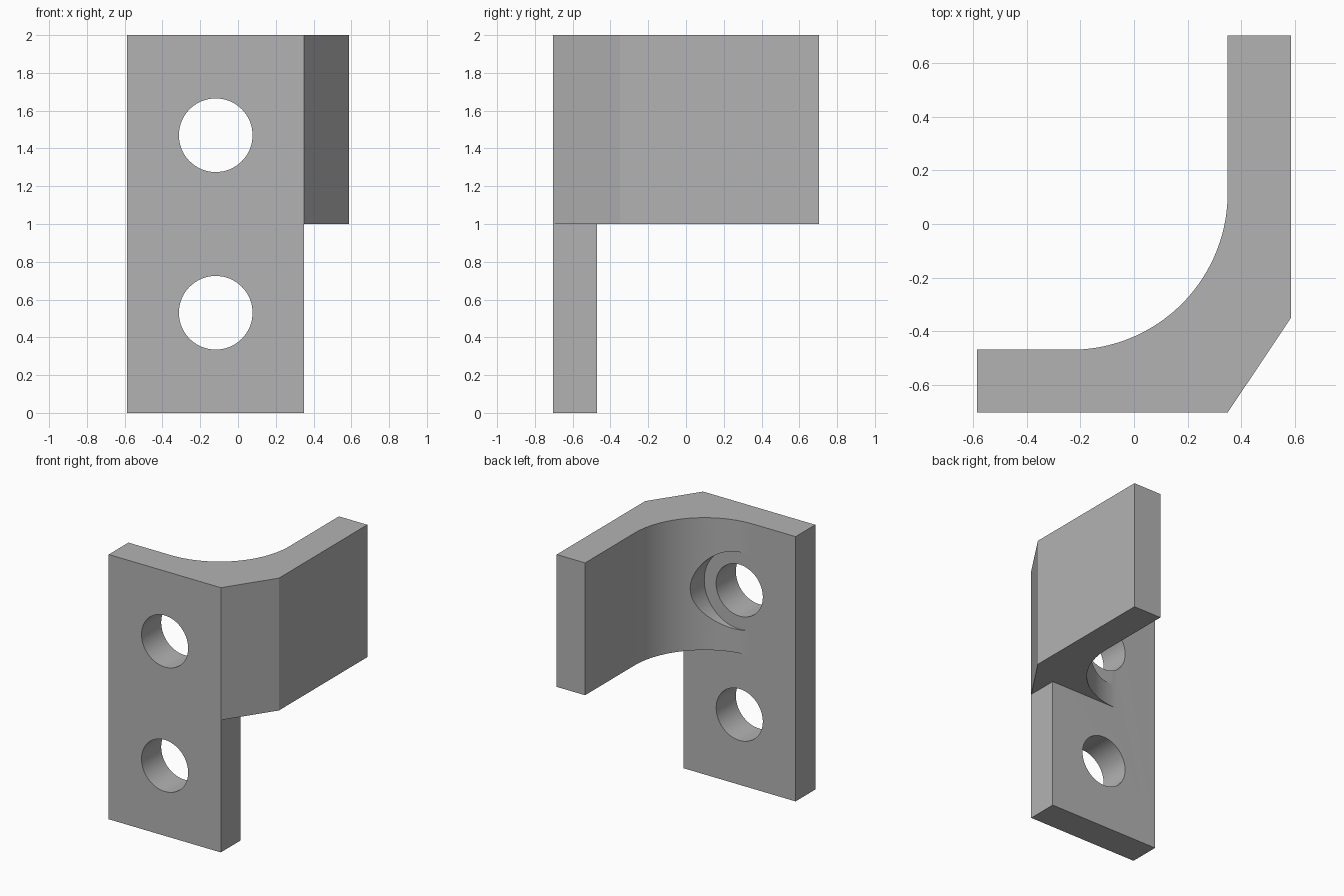
import bpy
import bmesh
from math import pi, sin, cos
from mathutils import Matrix, Vector

cube = bpy.data.objects.get("Cube")
if cube:
    bpy.data.objects.remove(cube, do_unlink=True)

# Main dimensions
LEFT, INNER, RIGHT = -0.587, 0.35, 0.587
FRONT, WEB, BACK = -0.705, -0.47, 0.705
MID, TOP = 1.0, 2.0
FILLET = 0.585
HOLE_X, HOLE_R, BORE_R = -0.118, 0.195, 0.294
HOLES_Z = (0.53, 1.47)

steel = bpy.data.materials.new("grey_steel")
steel.use_nodes = True
colour = (0.45, 0.45, 0.45, 1)
steel.diffuse_color = colour
steel.node_tree.nodes["Principled BSDF"].inputs["Base Color"].default_value = colour


def add_object(name, bm):
    bmesh.ops.recalc_face_normals(bm, faces=bm.faces)
    mesh = bpy.data.meshes.new(name)
    bm.to_mesh(mesh)
    bm.free()
    mesh.materials.append(steel)
    obj = bpy.data.objects.new(name, mesh)
    bpy.context.collection.objects.link(obj)
    return obj


def prism(name, outline, z0, z1):
    """Extrude a plan outline from z0 up to z1."""
    bm = bmesh.new()
    face = bm.faces.new([bm.verts.new((x, y, z0)) for x, y in outline])
    top = bmesh.ops.extrude_face_region(bm, geom=[face])["geom"]
    verts = [v for v in top if isinstance(v, bmesh.types.BMVert)]
    bmesh.ops.translate(bm, verts=verts, vec=(0, 0, z1 - z0))
    return add_object(name, bm)


def drill(name, radius, z, y0, y1):
    """Cylinder along y, used as a cutter."""
    bm = bmesh.new()
    place = Matrix.Translation(Vector((HOLE_X, (y0 + y1) / 2, z))) @ Matrix.Rotation(pi / 2, 4, "X")
    bmesh.ops.create_cone(bm, cap_ends=True, segments=64, radius1=radius,
                          radius2=radius, depth=y1 - y0, matrix=place)
    return add_object(name, bm)


def combine(target, tool, operation):
    mod = target.modifiers.new(operation, "BOOLEAN")
    mod.operation, mod.solver, mod.object = operation, "EXACT", tool
    bpy.context.view_layer.objects.active = target
    bpy.ops.object.modifier_apply(modifier=mod.name)
    bpy.data.objects.remove(tool, do_unlink=True)


# Upper angle with a filleted inside corner and a chamfered outside corner
STEPS = 40
arc = [(INNER - FILLET + FILLET * cos(a), WEB + FILLET + FILLET * sin(a))
       for a in (-pi / 2 * i / STEPS for i in range(STEPS + 1))]
outline = [(LEFT, FRONT), (INNER, FRONT), (RIGHT, -0.35), (RIGHT, BACK),
           (INNER, BACK)] + arc + [(LEFT, WEB)]
bracket = prism("angle_bracket", outline, MID, TOP)

# Lower mounting plate
plate = prism("lower_plate", [(LEFT, FRONT), (INNER, FRONT), (INNER, WEB), (LEFT, WEB)], 0, MID)
combine(bracket, plate, "UNION")

# Bolt holes, and the clearance pocket cut into the fillet
for z in HOLES_Z:
    combine(bracket, drill("bolt_hole", HOLE_R, z, -1, 1), "DIFFERENCE")
combine(bracket, drill("pocket", BORE_R, HOLES_Z[1], WEB + 0.001, 1), "DIFFERENCE")

# Clear the leftover seam lines between flat faces, then smooth the curves
bm = bmesh.new()
bm.from_mesh(bracket.data)
bmesh.ops.dissolve_limit(bm, angle_limit=0.005, verts=bm.verts, edges=bm.edges)
bm.to_mesh(bracket.data)
bm.free()

bpy.ops.object.select_all(action="DESELECT")
bracket.select_set(True)
bpy.context.view_layer.objects.active = bracket
bpy.ops.object.shade_smooth_by_angle(angle=pi / 6)
